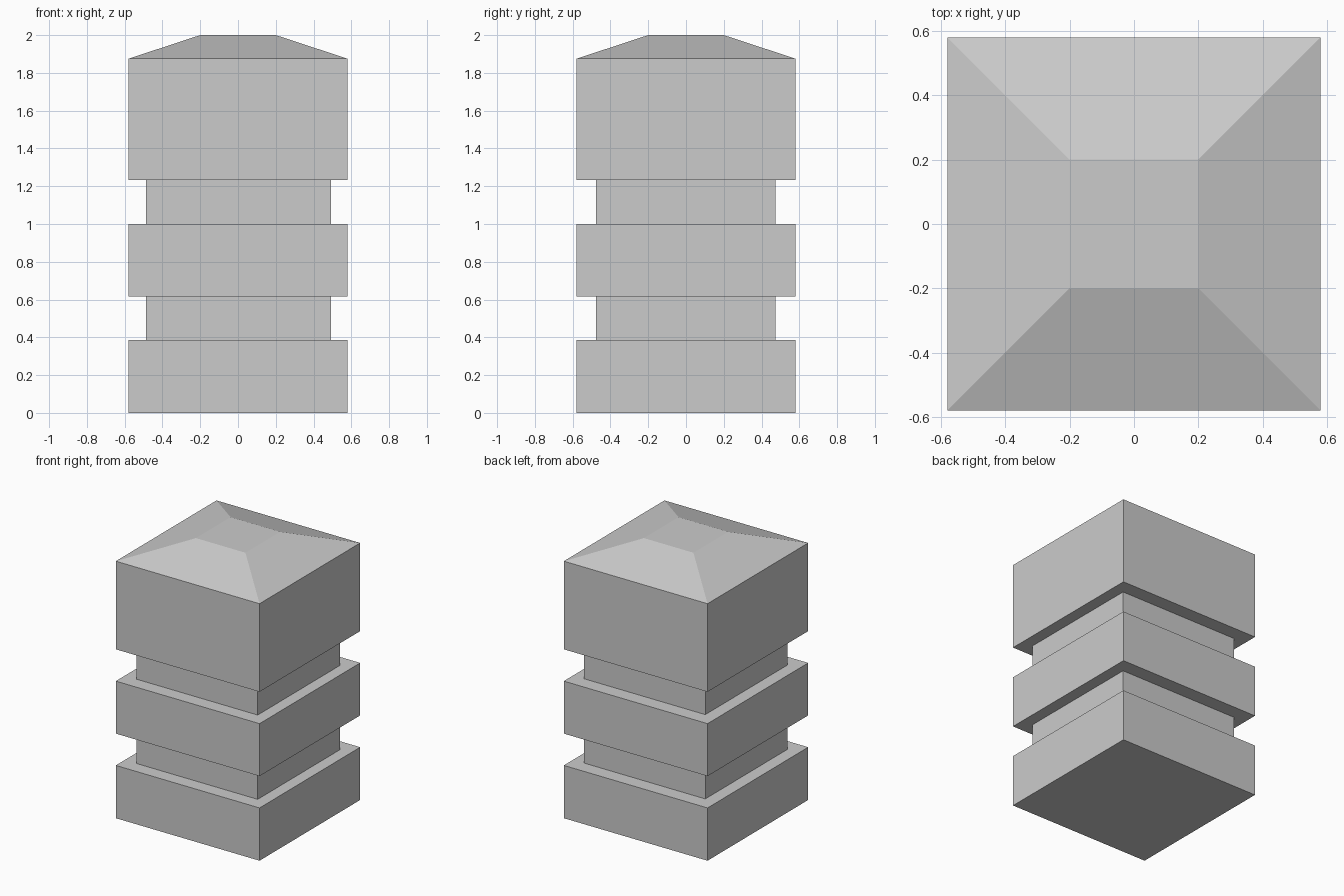
import bpy
import bmesh

if "Cube" in bpy.data.objects:
    bpy.data.objects.remove(bpy.data.objects["Cube"])


def stack(name, levels, centre=(0, 0)):
    """Closed rectangular solid lofted through (half_x, half_y, z) levels."""
    bm = bmesh.new()
    cx, cy = centre
    rings = [[bm.verts.new((cx + sx * hx, cy + sy * hy, z))
              for sx, sy in ((-1, -1), (1, -1), (1, 1), (-1, 1))]
             for hx, hy, z in levels]
    for low, high in zip(rings, rings[1:]):
        for i in range(4):
            j = (i + 1) % 4
            bm.faces.new((low[i], low[j], high[j], high[i]))
    bm.faces.new(rings[0][::-1])
    bm.faces.new(rings[-1])
    mesh = bpy.data.meshes.new(name)
    bm.to_mesh(mesh)
    bm.free()
    obj = bpy.data.objects.new(name, mesh)
    bpy.context.collection.objects.link(obj)
    return obj


W = 0.58            # half width of the wide blocks
TOP = 0.2           # half width of the flat peak

# Wide blocks
stack("base_block", [(W, W, 0), (W, W, 0.385)])
stack("middle_block", [(W, W, 0.617), (W, W, 1.0)])

# Top block with its sloped cap
stack("top_block", [(W, W, 1.232), (W, W, 1.875), (TOP, TOP, 2.0)])

# Recessed necks, tucked slightly into the blocks above and below
for name, z0, z1 in (("lower_neck", 0.385, 0.617), ("upper_neck", 1.0, 1.232)):
    stack(name, [(0.49, 0.475, z0 - 0.01), (0.49, 0.475, z1 + 0.01)],
          centre=(0.003, -0.002))
